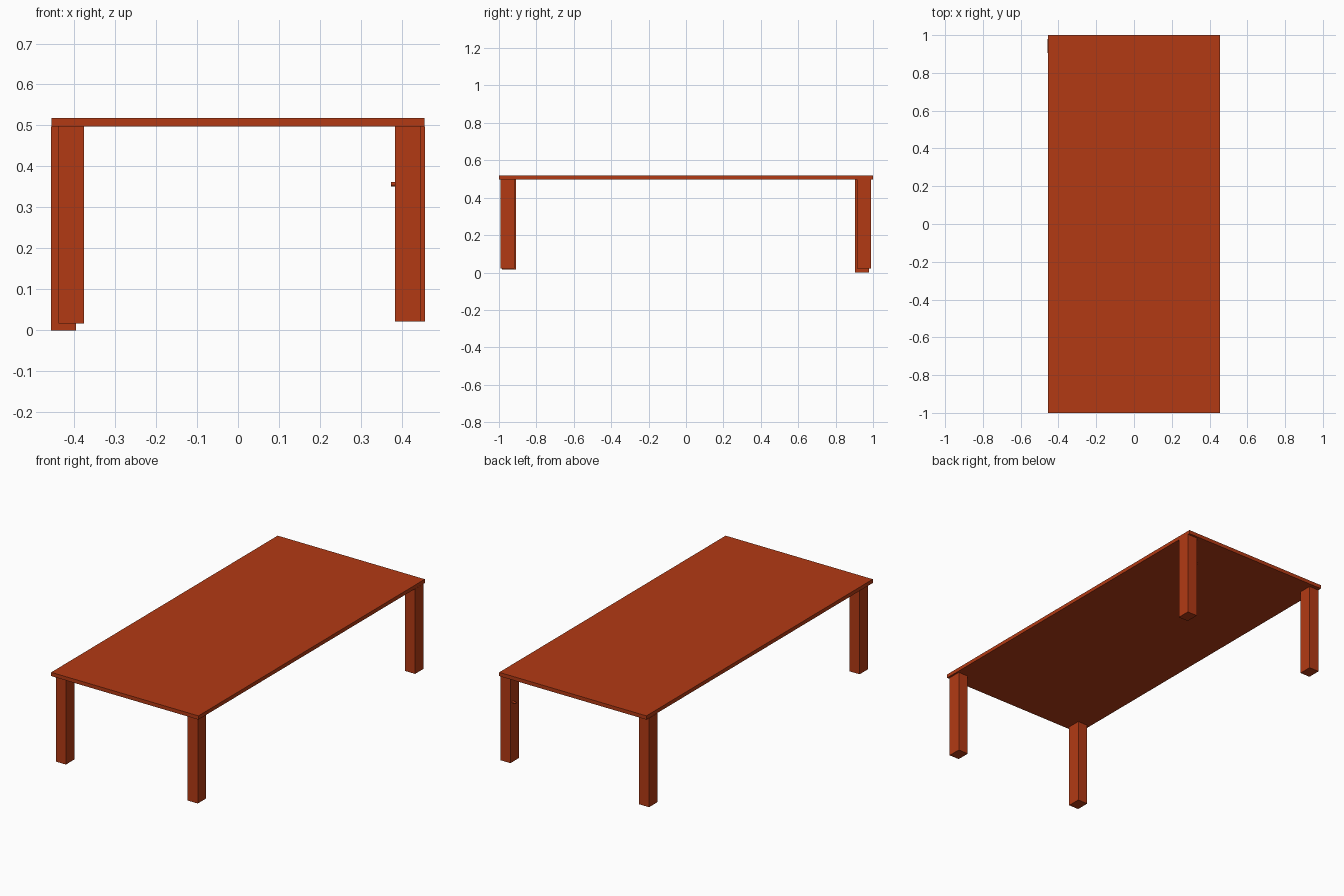
import bpy
import math

if "Cube" in bpy.data.objects:
    bpy.data.objects.remove(bpy.data.objects["Cube"])

wood = bpy.data.materials.new("red_brown_wood")
wood.diffuse_color = (0.45, 0.042, 0.007, 1)
wood.use_nodes = True
wood.node_tree.nodes["Principled BSDF"].inputs["Base Color"].default_value = wood.diffuse_color


def box(name, x, y, z):
    """Box spanning the given (min, max) ranges."""
    bpy.ops.mesh.primitive_cube_add(size=1, location=[sum(r) / 2 for r in (x, y, z)])
    ob = bpy.context.object
    ob.name = name
    ob.scale = [r[1] - r[0] for r in (x, y, z)]
    bpy.ops.object.transform_apply(location=False, rotation=False, scale=True)
    ob.data.materials.append(wood)
    return ob


UNDERSIDE = 0.497
LEG_X, LEG_Y = 0.062, 0.075

# Table top
box("table_top", (-0.455, 0.455), (-1, 1), (UNDERSIDE, 0.518))

# Legs, slightly uneven in placement and length: min x, min y, bottom z
legs = {
    "front_left_leg": (-0.438, -0.983, 0.017),
    "front_right_leg": (0.383, -0.991, 0.022),
    "back_left_leg": (-0.457, 0.904, 0.0),
    "back_right_leg": (0.394, 0.913, 0.022),
}
for name, (x, y, z) in legs.items():
    box(name, (x, x + LEG_X), (y, y + LEG_Y), (z, UNDERSIDE))

# Small peg on the inner face of the back right leg
bpy.ops.mesh.primitive_cylinder_add(vertices=12, radius=0.0055, depth=0.024,
                                    location=(0.385, 0.968, 0.357),
                                    rotation=(0, math.pi / 2, 0))
peg = bpy.context.object
peg.name = "leg_peg"
peg.data.materials.append(wood)
